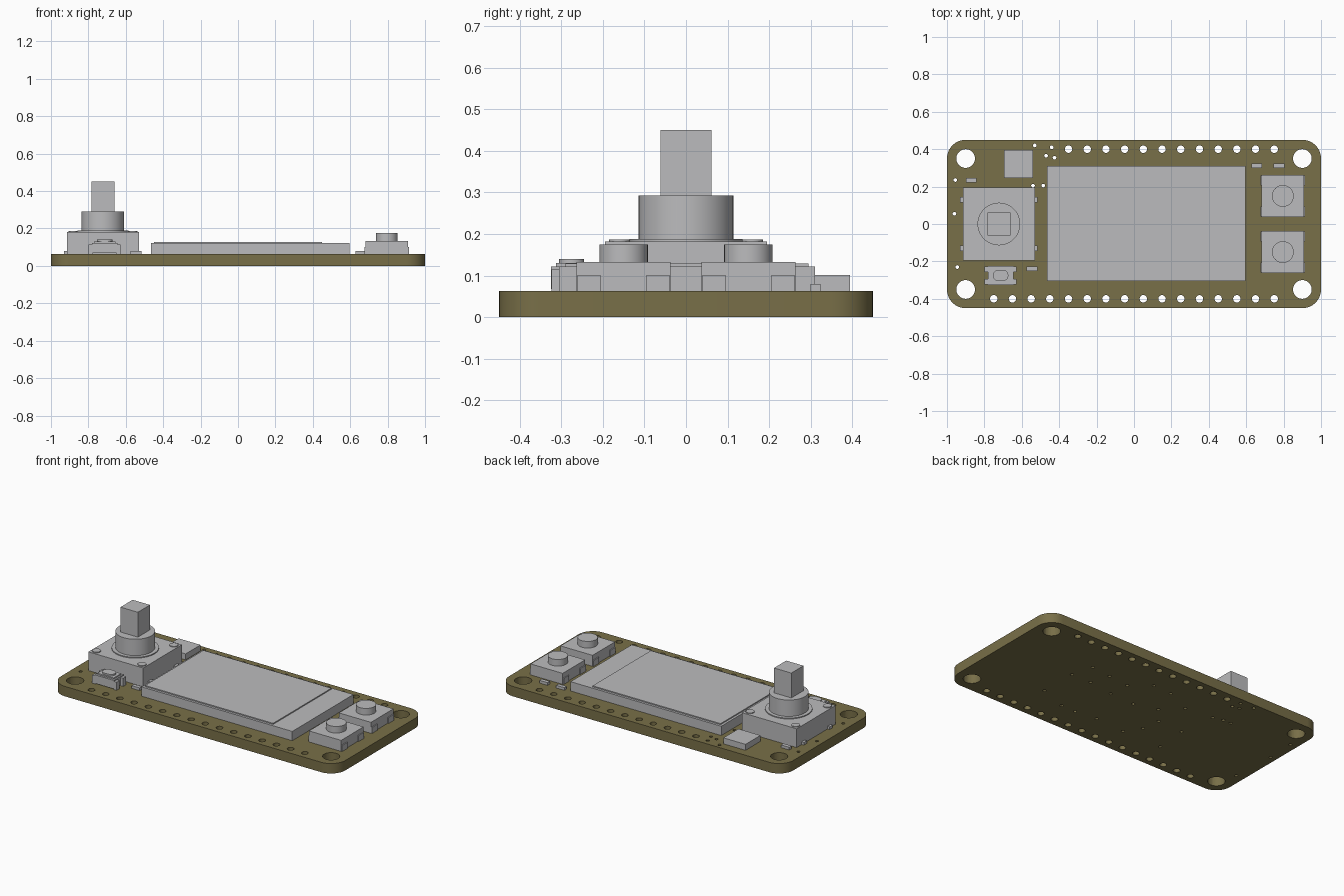
import bpy, bmesh, math, random
from mathutils import Matrix

cube = bpy.data.objects.get("Cube")
if cube:
    bpy.data.objects.remove(cube)


def material(name, color):
    m = bpy.data.materials.new(name)
    m.use_nodes = True
    m.diffuse_color = (*color, 1)
    m.node_tree.nodes["Principled BSDF"].inputs["Base Color"].default_value = (*color, 1)
    return m


OLIVE = material("olive board", (0.19, 0.16, 0.065))
GREY = material("component grey", (0.5, 0.5, 0.51))
TOP = 0.063  # board surface


def finish(name, bm, mat):
    me = bpy.data.meshes.new(name)
    bm.to_mesh(me)
    bm.free()
    me.materials.append(mat)
    ob = bpy.data.objects.new(name, me)
    bpy.context.collection.objects.link(ob)
    return ob


def smooth(ob):
    bpy.ops.object.select_all(action="DESELECT")
    ob.select_set(True)
    bpy.context.view_layer.objects.active = ob
    bpy.ops.object.shade_smooth_by_angle(angle=math.radians(35))


def box(name, x, y, sx, sy, z0, z1, radius=0, mat=GREY):
    """Box centred at x, y; radius rounds its upright edges."""
    bm = bmesh.new()
    bmesh.ops.create_cube(bm, size=1, matrix=Matrix.Translation((x, y, (z0 + z1) / 2))
                          @ Matrix.Diagonal((sx, sy, z1 - z0, 1)))
    if radius:
        edges = [e for e in bm.edges if abs(e.verts[0].co.z - e.verts[1].co.z) > 1e-4]
        bmesh.ops.bevel(bm, geom=edges, offset=radius, segments=10, affect="EDGES", profile=0.5)
    ob = finish(name, bm, mat)
    if radius:
        smooth(ob)
    return ob


def add_cylinder(bm, x, y, r, z0, z1, n):
    bmesh.ops.create_cone(bm, cap_ends=True, segments=n, radius1=r, radius2=r, depth=z1 - z0,
                          matrix=Matrix.Translation((x, y, (z0 + z1) / 2)))


def cylinder(name, x, y, r, z0, z1, n=48):
    bm = bmesh.new()
    add_cylinder(bm, x, y, r, z0, z1, n)
    ob = finish(name, bm, GREY)
    smooth(ob)
    return ob


# Circuit board with mounting, pin and via holes
board = box("circuit_board", 0, 0, 2, 0.9, 0, TOP, 0.1, OLIVE)
holes = [(sx * 0.9, sy * 0.35, 0.05, 40) for sx in (-1, 1) for sy in (-1, 1)]
holes += [(-0.35 + i * 0.1, 0.4, 0.02, 20) for i in range(12)]
holes += [(-0.75 + i * 0.1, -0.4, 0.02, 20) for i in range(16)]
vias = [(-0.53, 0.42), (-0.44, 0.41), (-0.47, 0.365), (-0.425, 0.355), (-0.54, 0.205),
        (-0.485, 0.205), (-0.955, 0.235), (-0.96, 0.055), (-0.945, -0.23)]
random.seed(4)
for i in range(7):
    for j in range(3):
        vias.append((-0.38 + i * 0.14 + random.uniform(-0.05, 0.05),
                     -0.2 + j * 0.2 + random.uniform(-0.07, 0.07)))
holes += [(x, y, 0.01, 12) for x, y in vias]
bm = bmesh.new()
for x, y, r, n in holes:
    add_cylinder(bm, x, y, r, -0.05, 0.12, n)
cutter = finish("hole_cutter", bm, OLIVE)
cutter.hide_render = True
mod = board.modifiers.new("holes", "BOOLEAN")
mod.object = cutter
mod.operation = "DIFFERENCE"
mod.solver = "EXACT"
bpy.context.view_layer.objects.active = board
bpy.ops.object.modifier_apply(modifier=mod.name)
bpy.data.objects.remove(cutter)
smooth(board)

# Display
box("display_body", 0.065, 0.0025, 1.06, 0.615, TOP, 0.122)
box("display_glass", 0.0, 0.0025, 0.9, 0.585, 0.122, 0.129)

# Thumb joystick
JX = -0.7225
box("joystick_base", JX, 0.0, 0.385, 0.39, TOP, 0.182)
cylinder("joystick_collar", JX, 0, 0.136, 0.182, 0.188)
cylinder("joystick_dome", JX, 0, 0.114, 0.188, 0.292)
box("joystick_stem", JX, 0, 0.122, 0.122, 0.292, 0.45)
for sx in (-1, 1):
    for sy in (-1, 1):
        cylinder("joystick_post", JX + sx * 0.16, sy * 0.16, 0.025, 0.182, 0.187, 24)
        box("joystick_pin", JX + sx * 0.195, sy * 0.13, 0.025, 0.03, TOP, 0.08)

# Two push buttons
for side in (-1, 1):
    y = side * 0.15
    box("button_body", 0.796, y, 0.226, 0.226, TOP, 0.133)
    cylinder("button_cap", 0.796, y, 0.058, 0.133, 0.175)
    for sx in (-1, 1):
        for off in (-0.083, 0.083):
            box("button_leg", 0.796 + sx * 0.113, y + off, 0.012, 0.055, TOP, 0.101)

# Small reset switch with an oval cap
RX, RY = -0.713, -0.275
box("reset_body", RX, RY, 0.135, 0.1, TOP + 0.005, 0.122)
box("reset_plate", RX, RY, 0.115, 0.075, 0.122, 0.13)
box("reset_cap", RX, RY, 0.082, 0.06, 0.13, 0.14, 0.029)
for sx in (-1, 1):
    for sy in (-1, 1):
        box("reset_leg", RX + sx * 0.075, RY + sy * 0.033, 0.022, 0.03, TOP, 0.115)

# Surface chips
box("flat_chip", -0.6175, 0.32, 0.155, 0.15, TOP, 0.101)
for x, y in ((0.657, 0.312), (0.775, 0.312), (-0.87, 0.235), (-0.545, -0.238)):
    box("small_chip", x, y, 0.057, 0.024, TOP, 0.08)
